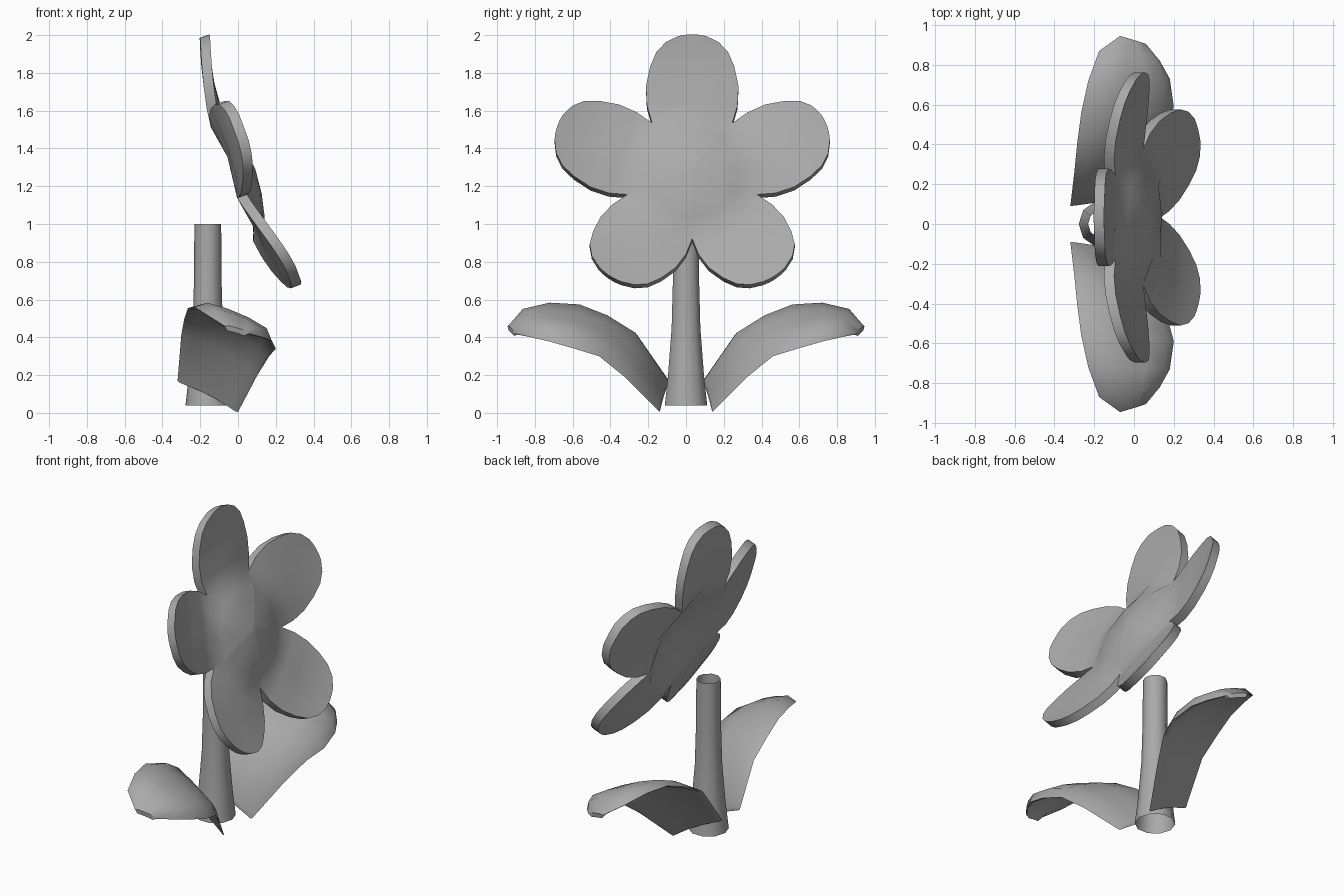
import bpy, bmesh, math
from mathutils import Matrix, Vector

if "Cube" in bpy.data.objects:
    bpy.data.objects.remove(bpy.data.objects["Cube"])

grey = bpy.data.materials.new("plain grey")
grey.diffuse_color = (0.4, 0.4, 0.4, 1)
grey.use_nodes = True
grey.node_tree.nodes["Principled BSDF"].inputs["Base Color"].default_value = grey.diffuse_color


def make(name, bm, matrix=Matrix(), angle=35):
    bm.transform(matrix)
    bmesh.ops.remove_doubles(bm, verts=bm.verts, dist=0.0005)
    bmesh.ops.recalc_face_normals(bm, faces=bm.faces)
    me = bpy.data.meshes.new(name)
    bm.to_mesh(me)
    bm.free()
    me.materials.append(grey)
    ob = bpy.data.objects.new(name, me)
    bpy.context.collection.objects.link(ob)
    bpy.ops.object.select_all(action='DESELECT')
    ob.select_set(True)
    bpy.context.view_layer.objects.active = ob
    bpy.ops.object.shade_smooth_by_angle(angle=math.radians(angle))


def slab(bm, front, back, first=None):
    """Slab between two matching grids; walls start at row 'first', or all round if None."""
    f, b = ([[bm.verts.new(p) for p in row] for row in g] for g in (front, back))
    for g in (f, b):
        for r0, r1 in zip(g, g[1:]):
            for i in range(len(r0) - 1):
                bm.faces.new((r0[i], r0[i + 1], r1[i + 1], r1[i]))

    def rim(g):
        rows = g[first or 0:]
        path = [r[0] for r in rows] + rows[-1][1:] + [r[-1] for r in rows[-2::-1]]
        return path + (rows[0][-2::-1] if first is None else [])
    rf, rb = rim(f), rim(b)
    for i in range(len(rf) - 1):
        bm.faces.new((rf[i], rf[i + 1], rb[i + 1], rb[i]))


# Flower head frame: faces +x, tilted upward
tilt = math.radians(20.4)
s, c = math.sin(tilt), math.cos(tilt)
head = Matrix(((0, -s, c, -0.008), (1, 0, 0, 0.033), (0, c, s, 1.255), (0, 0, 0, 1)))
THICK, ARCH, LIFT = 0.055, 0.028, 0.017
cols = [-1, -0.5, 0, 0.5, 1]

# One fifth of the head: wedge of the domed centre, then a cupped petal
dome = [(0, 0.106), (0.38, 0.092), (0.72, 0.064)]
petal = [(0, 0.211, ARCH), (0.1, 0.24, 0.022), (0.2, 0.245, 0.008), (0.3, 0.223, 0),
         (0.375, 0.19, 0), (0.425, 0.14, 0), (0.455, 0.075, 0)]
front = [[Vector((t * 0.211 * k, (0.287 + 0.068 * (1 - abs(t))) * k, n)) for t in cols]
         for k, n in dome]
for k, (d, w, arch) in enumerate(petal):
    row = []
    for t in cols:
        dist = 0.068 * (1 - abs(t)) if k == 0 else d + 0.01 * (1 - t * t)
        across = 1 - abs(t) if k == 0 else 1 - t * t
        n = 0.125 * (d / 0.45) ** 1.3 + LIFT * (1 - d / 0.45) + arch * across
        row.append(Vector((t * w, 0.287 + dist, n)))
    front.append(row)
back = [[p - Vector((0, 0, THICK)) for p in row] for row in front]
bm = bmesh.new()
for i in range(5):
    turn = Matrix.Rotation(math.tau * i / 5, 3, 'Z')
    slab(bm, *[[[turn @ p for p in row] for row in g] for g in (front, back)], first=len(dome))
make("flower_head", bm, head)

# Flared stem, an open tube
bm = bmesh.new()
rings = [[bm.verts.new((r * math.cos(math.tau * i / 10), r * math.sin(math.tau * i / 10), z))
          for i in range(10)]
         for r, z in [(0.118, 0.04), (0.1, 0.2), (0.08, 0.45), (0.073, 0.7), (0.071, 1.0)]]
for a, b in zip(rings, rings[1:]):
    for i in range(10):
        j = (i + 1) % 10
        bm.faces.new((a[i], a[j], b[j], b[i]))
make("stem", bm, Matrix.Translation((-0.16, 0, 0)), 45)

# Arched leaves: back edge and front edge pairs, with rolled-down rims
edges = [((-0.32, 0.09, 0.17), (0.0, 0.14, 0.005), 0.55),
         ((-0.30, 0.26, 0.415), (0.10, 0.33, 0.195), 0.8),
         ((-0.285, 0.41, 0.495), (0.165, 0.46, 0.30), 1),
         ((-0.265, 0.56, 0.555), (0.20, 0.59, 0.34), 1),
         ((-0.23, 0.72, 0.56), (0.18, 0.73, 0.38), 1),
         ((-0.175, 0.87, 0.525), (0.13, 0.82, 0.40), 0.9),
         ((-0.07, 0.945, 0.46), (0.06, 0.905, 0.42), 0.15)]
up = Vector((0.4, 0, 0.9))
section = [(0, 0), (0.12, 0.05), (0.37, 0.064), (0.63, 0.066), (0.88, 0.052), (1, 0)]
top, under = [], []
for a, b, k in edges:
    a, b = Vector(a), Vector(b)
    top.append([a.lerp(b, t) + up * h * k for t, h in section])
    under.append([a.lerp(b, 0.5 + (t - 0.5) * 0.93) + up * (h * k - (0.028 if h else 0.004))
                  for t, h in section])
for name, side in (("leaf_right", 1), ("leaf_left", -1)):
    bm = bmesh.new()
    slab(bm, top, under)
    make(name, bm, Matrix.Diagonal((1, side, 1, 1)), 50)
